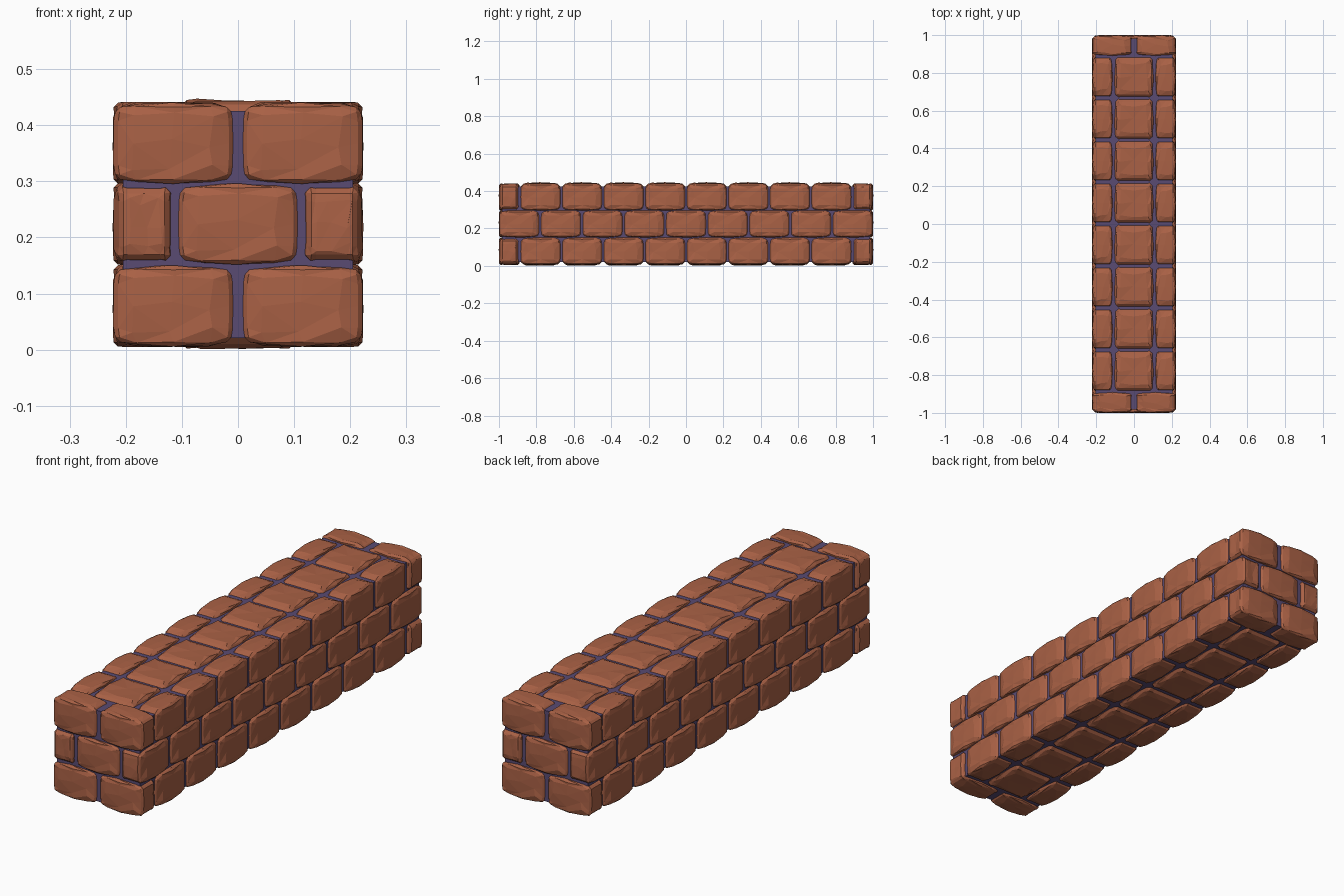
import bpy, bmesh, random
from math import pi
from mathutils import Vector

if "Cube" in bpy.data.objects:
    bpy.data.objects.remove(bpy.data.objects["Cube"])


def material(name, color):
    m = bpy.data.materials.new(name)
    m.diffuse_color = color
    m.use_nodes = True
    m.node_tree.nodes["Principled BSDF"].inputs["Base Color"].default_value = m.diffuse_color
    return m


BRICK = material("brick_clay", (0.40, 0.12, 0.06, 1))
MORTAR = material("mortar_purple", (0.10, 0.07, 0.17, 1))


def brick_mesh(name, size, seed, chamfer=0.012, bulge=0.010):
    """Chipped brick, long axis along y, slightly swollen in the middle."""
    rng = random.Random(seed)
    half = Vector(size) / 2
    bm = bmesh.new()
    bmesh.ops.create_cube(bm, size=2)
    bmesh.ops.subdivide_edges(bm, edges=bm.edges[:], cuts=3, use_grid_fill=True)
    corners = [e for e in bm.edges if e.calc_face_angle(0) > 1]
    for v in bm.verts:
        u = v.co.copy()
        inner = sum(abs(c) > 0.99 for c in u) == 1
        for i in range(3):
            c = u[i]
            if abs(c) < 0.99:
                c *= 1.3
            h = half[i]
            if i != 1:
                h -= bulge * abs(u.y) ** 3
            else:
                h -= 0.004 * abs(u.z) ** 3
            v.co[i] = c * h
            # uneven hewn surface on the faces
            if inner:
                v.co[i] += rng.uniform(-1, 1) * (0.0025 if abs(c) > 0.99 else 0.008)
    bmesh.ops.bevel(bm, geom=corners, offset=chamfer, segments=1,
                    affect='EDGES', clamp_overlap=True)
    bmesh.ops.triangulate(bm, faces=bm.faces[:])
    bmesh.ops.recalc_face_normals(bm, faces=bm.faces[:])
    me = bpy.data.meshes.new(name)
    bm.to_mesh(me)
    bm.free()
    me.materials.append(BRICK)
    return me


def place(name, mesh, loc, turn=0.0):
    ob = bpy.data.objects.new(name, mesh)
    ob.location = loc
    ob.rotation_euler.z = turn
    bpy.context.collection.objects.link(ob)


# Shared brick shapes
wall = brick_mesh("wall_brick", (0.109, 0.214, 0.145), 3)
cap = brick_mesh("cap_brick", (0.206, 0.214, 0.11), 8, bulge=0.008)

PITCH = 0.2222
SIDE_X, END_Y = 0.1675, 0.945

# Outer courses: paired end bricks, eight bricks per side, wide infill bricks
for course, z, cap_z in (("bottom", 0.078, 0.057), ("top", 0.368, 0.390)):
    for s in (-1, 1):
        for t in (-1, 1):
            place(course + "_end_brick", wall, (s * 0.115, t * END_Y, z), t * pi / 2)
    for i in range(8):
        y = (i - 3.5) * PITCH
        for s in (-1, 1):
            place(course + "_side_brick", wall, (s * SIDE_X, y, z), pi if s > 0 else 0)
        place(course + "_infill_brick", cap, (0, y, cap_z))

# Middle course: offset by half a brick, single brick at each end
for s in (-1, 1):
    for i in range(9):
        place("middle_side_brick", wall, (s * SIDE_X, (i - 4) * PITCH * 1.003, 0.224),
              pi if s > 0 else 0)
    place("middle_end_brick", wall, (0, s * END_Y, 0.224), s * pi / 2)

# Mortar core
bpy.ops.mesh.primitive_cube_add(size=1, location=(0, 0, 0.223))
core = bpy.context.object
core.name = "mortar_core"
core.scale = (0.41, 1.965, 0.405)
core.data.materials.append(MORTAR)
